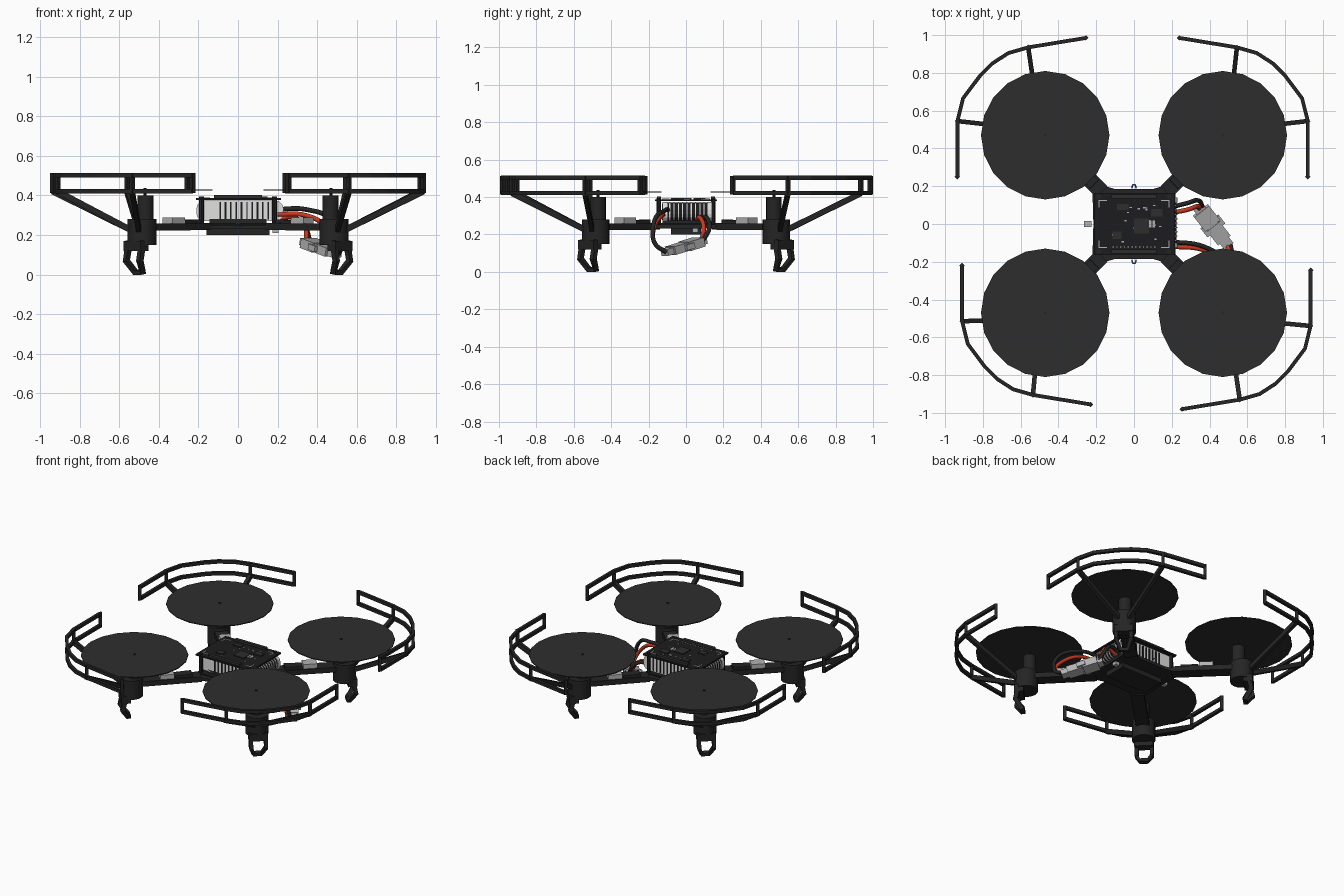
import bpy, bmesh, math, random
from mathutils import Vector, Matrix

if "Cube" in bpy.data.objects:
    bpy.data.objects.remove(bpy.data.objects["Cube"])


def material(name, r, g, b):
    m = bpy.data.materials.new(name)
    m.use_nodes = True
    m.diffuse_color = (r, g, b, 1)
    m.node_tree.nodes["Principled BSDF"].inputs["Base Color"].default_value = (r, g, b, 1)
    return m


FRAME = material("frame black", .018, .018, .018)
ROTOR = material("rotor charcoal", .027, .027, .027)
BOARD = material("board black", .012, .012, .013)
WHITE = material("fin white", .75, .75, .74)
GREY = material("connector grey", .45, .45, .45)
RED = material("wire red", .6, .04, .015)
BLUE = material("clip blue", .08, .2, .35)
Z = Vector((0, 0, 1))


def finish(name, bm, mat, smooth=False):
    bmesh.ops.recalc_face_normals(bm, faces=bm.faces)
    me = bpy.data.meshes.new(name)
    bm.to_mesh(me)
    bm.free()
    me.materials.append(mat)
    ob = bpy.data.objects.new(name, me)
    bpy.context.collection.objects.link(ob)
    if smooth:
        bpy.ops.object.select_all(action='DESELECT')
        ob.select_set(True)
        bpy.context.view_layer.objects.active = ob
        bpy.ops.object.shade_smooth_by_angle(angle=math.radians(40))
    return ob


def add_box(bm, center, size, turn=0):
    mat = Matrix.Translation(center) @ Matrix.Rotation(turn, 4, 'Z') @ Matrix.Diagonal((*size, 1))
    bmesh.ops.create_cube(bm, size=1, matrix=mat)


def box(name, center, size, mat, turn=0):
    bm = bmesh.new()
    add_box(bm, center, size, turn)
    return finish(name, bm, mat)


def add_cylinder(bm, x, y, z0, z1, r, sides=20):
    bmesh.ops.create_cone(bm, cap_ends=True, segments=sides, radius1=r, radius2=r, depth=z1 - z0,
                          matrix=Matrix.Translation((x, y, (z0 + z1) / 2)))


def sweep(bm, path, w, h, ref=Z):
    """Rectangular bar with mitred corners along a path."""
    pts = [Vector(p) for p in path]
    rings = []
    for i, p in enumerate(pts):
        dirs = [(b - a).normalized() for a, b in zip(pts[max(i - 1, 0):i + 1], pts[max(i, 1) if i else 1:i + 2])] \
            if 0 < i < len(pts) - 1 else [(pts[1] - pts[0] if i == 0 else pts[-1] - pts[-2]).normalized()]
        t = sum(dirs, Vector()).normalized()
        s = t.cross(ref).normalized()
        u = s.cross(t).normalized()
        rings.append([bm.verts.new(p + s * a * w / 2 + u * b * h / 2)
                      for a, b in ((-1, -1), (1, -1), (1, 1), (-1, 1))])
    for a, b in zip(rings, rings[1:]):
        for k in range(4):
            bm.faces.new((a[k], a[k - 1], b[k - 1], b[k]))
    bm.faces.new(rings[0])
    bm.faces.new(rings[-1])


def extrude_outline(bm, pts, offset):
    face = bm.faces.new([bm.verts.new(p) for p in pts])
    out = bmesh.ops.extrude_face_region(bm, geom=[face])["geom"]
    bmesh.ops.translate(bm, vec=offset, verts=[v for v in out if isinstance(v, bmesh.types.BMVert)])


def wire(name, path, mat, r=.012):
    cu = bpy.data.curves.new(name, 'CURVE')
    cu.dimensions = '3D'
    cu.bevel_depth, cu.bevel_resolution, cu.resolution_u = r, 2, 6
    cu.use_fill_caps = True
    sp = cu.splines.new('BEZIER')
    sp.bezier_points.add(len(path) - 1)
    for bp, p in zip(sp.bezier_points, path):
        bp.co = p
        bp.handle_left_type = bp.handle_right_type = 'AUTO'
    cu.materials.append(mat)
    bpy.context.collection.objects.link(bpy.data.objects.new(name, cu))


# Four corners: rotor, motor, leg, arm and guard
GUARD = [(.24, .985), (.545, .935), (.65, .905), (.735, .85), (.80, .785), (.89, .665), (.92, .545), (.92, .25)]
CORNERS = {"back_left": (1, 1, 0, 0), "back_right": (-1, 1, -.015, 0),
           "front_left": (1, -1, .015, .005), "front_right": (-1, -1, .01, .03)}

for tag, (sx, sy, dx, dy) in CORNERS.items():
    def at(x, y, z):
        return Vector((sx * x, sy * y, z))

    turn = math.atan2(sy, sx)
    bm = bmesh.new()
    add_cylinder(bm, sx * .47, sy * .47, .425, .431, .34, 20)
    finish("rotor_" + tag, bm, ROTOR)

    bm = bmesh.new()
    add_cylinder(bm, sx * .485, sy * .483, .15, .28, .074)
    add_cylinder(bm, sx * .468, sy * .47, .28, .40, .041)
    add_cylinder(bm, sx * .47, sy * .47, .40, .437, .008, 8)
    finish("motor_" + tag, bm, FRAME, True)

    # Looped landing leg, set across the arm
    bm = bmesh.new()
    side = Vector((-sy, sx, 0)).normalized()
    loop = [(-.048, .515, .17), (-.048, .53, .07), (-.026, .50, .012),
            (.026, .50, .012), (.048, .53, .07), (.048, .515, .17)]
    sweep(bm, [at(r, r, z) + side * s for s, r, z in loop], .024, .03, Vector((sx, sy, 0)).normalized())
    add_box(bm, at(.515, .515, .145), (.06, .12, .05), turn)
    finish("leg_" + tag, bm, FRAME)

    bm = bmesh.new()
    sweep(bm, [at(.17, .17, .243), at(.45, .45, .24)], .085, .035)
    sweep(bm, [at(.21, .21, .265), at(.29, .29, .26)], .06, .03)
    finish("arm_" + tag, bm, FRAME)
    box("arm_connector_" + tag, at(.325, .325, .262), (.09, .07, .055), GREY, turn)

    # Guard: two rails, posts and two struts down to the motor
    bm = bmesh.new()
    path = [(sx * x + dx, sy * y + dy) for x, y in GUARD]
    for z in (.422, .503):
        sweep(bm, [(x, y, z) for x, y in path], .02, .022)
    for i in (0, 1, 6, 7):
        add_box(bm, (*path[i], .463), (.02, .02, .1), turn)
    for i, foot in ((1, (.50, .53, .22)), (6, (.53, .50, .22))):
        sweep(bm, [(*path[i], .42), at(*foot)], .024, .03)
    finish("guard_" + tag, bm, FRAME)

# Central frame plate with hollowed sides
quarter = [(.0, .185), (.10, .185), (.17, .205), (.225, .255), (.25, .23), (.22, .17), (.215, .0)]
outline = {(sx * x, sy * y) for x, y in quarter for sx in (1, -1) for sy in (1, -1)}
bm = bmesh.new()
extrude_outline(bm, [(x, y, .232) for x, y in sorted(outline, key=lambda p: math.atan2(p[1], p[0]))], (0, 0, .02))
finish("frame_plate", bm, FRAME)
box("belly_block", (0, 0, .217), (.32, .16, .035), FRAME)
box("lower_block", (0, 0, .265), (.29, .25, .035), FRAME)
box("lower_board", (0, 0, .258), (.40, .32, .008), BOARD)

# Stack of rounded upright fins between the boards
def fin(name, y, thick, mat, grow=0):
    pts = []
    for sx, sz, start in ((1, 1, 0), (-1, 1, 90), (-1, -1, 180), (1, -1, 270)):
        for k in range(4):
            a = math.radians(start + k * 30)
            pts.append((.01 + sx * .18 + (.04 + grow) * math.cos(a), y,
                        .322 + sz * .012 + (.04 + grow) * math.sin(a)))
    bm = bmesh.new()
    extrude_outline(bm, pts, (0, thick, 0))
    finish(name, bm, mat)


fin("fin_core", -.105, .225, BOARD, -.004)
for i in range(9):
    fin("fin_%d" % (i + 1), -.09 + i * .023, .006, WHITE)
for tag, y in (("front", -.125), ("back", .115)):
    fin("end_fin_" + tag, y, .025, WHITE)

# Dark grooves on the end fins
bm = bmesh.new()
random.seed(3)
for y in (-.126, .141):
    for i in range(11):
        add_box(bm, (-.09 + i * .027, y, .322), (.006 + random.random() * .006, .006, .088))
finish("fin_grooves", bm, BOARD)

# Top circuit board, spacers and raised parts
box("top_board", (.003, 0, .383), (.43, .33, .010), BOARD)
bm = bmesh.new()
for sx in (1, -1):
    for sy in (1, -1):
        add_cylinder(bm, sx * .185, sy * .145, .25, .395, .012, 8)
finish("spacers", bm, FRAME, True)
bm = bmesh.new()
for y in (-.145, .145):
    add_box(bm, (0, y, .395), (.24, .022, .016))
for x, y, w, d in ((.04, -.01, .08, .08), (-.09, -.06, .05, .04), (.12, .06, .06, .04), (-.06, .09, .06, .03)):
    add_box(bm, (x, y, .391), (w, d, .008))
finish("board_chips", bm, ROTOR)

bm = bmesh.new()
for sx in (1, -1):
    for sy in (1, -1):
        add_box(bm, (sx * .165, sy * .125, .389), (.045, .006, .004))
        add_box(bm, (sx * .185, sy * .107, .389), (.006, .04, .004))
for i in range(12):
    add_box(bm, (-.11 + i * .02, -.122, .389), (.007, .007, .004))
for i in range(16):
    add_box(bm, (random.uniform(-.15, .15), random.uniform(-.1, .1), .389), (.012, .006, .004))
for x in (.085, .105):
    add_box(bm, (x, -.0, .389), (.014, .035, .004))
finish("board_markings", bm, GREY)

# Side socket and small blue clips
box("side_socket", (-.245, 0, .262), (.04, .032, .025), GREY)
box("rear_socket", (.19, .05, .222), (.03, .03, .025), GREY)
for tag, y in (("front", -.19), ("back", .19)):
    wire("clip_" + tag, [(-.012, y, .245), (0, y * 1.1, .262), (.012, y, .245)], BLUE, .004)

# Battery plug hanging beside the body
a, b = Vector((.335, .095, .168)), Vector((.50, -.115, .103))
bm = bmesh.new()
for start, end, w, h in ((0, 1, .06, .035), (.12, .48, .10, .05), (.5, .85, .085, .045), (.4, .6, .12, .03)):
    sweep(bm, [a.lerp(b, start), a.lerp(b, end)], w, h)
finish("battery_plug", bm, GREY)

# Red and black leads joining the body to the plug
for tag, mat, s in (("red", RED, 0), ("black", FRAME, 1)):
    wire("upper_lead_" + tag, [(.20, .06 + s * .03, .28), (.28, .075 + s * .035, .29),
                               (.34, .095 + s * .03, .235), (.345 + s * .02, .08 + s * .01, .165)], mat)
    wire("lower_lead_" + tag, [(.20, -.12 + s * .025, .305 + s * .025), (.34, -.13 + s * .02, .30 + s * .03),
                               (.45 + s * .03, -.17, .24 + s * .03), (.51 + s * .01, -.165, .15),
                               (.49 + s * .02, -.105, .105)], mat)
